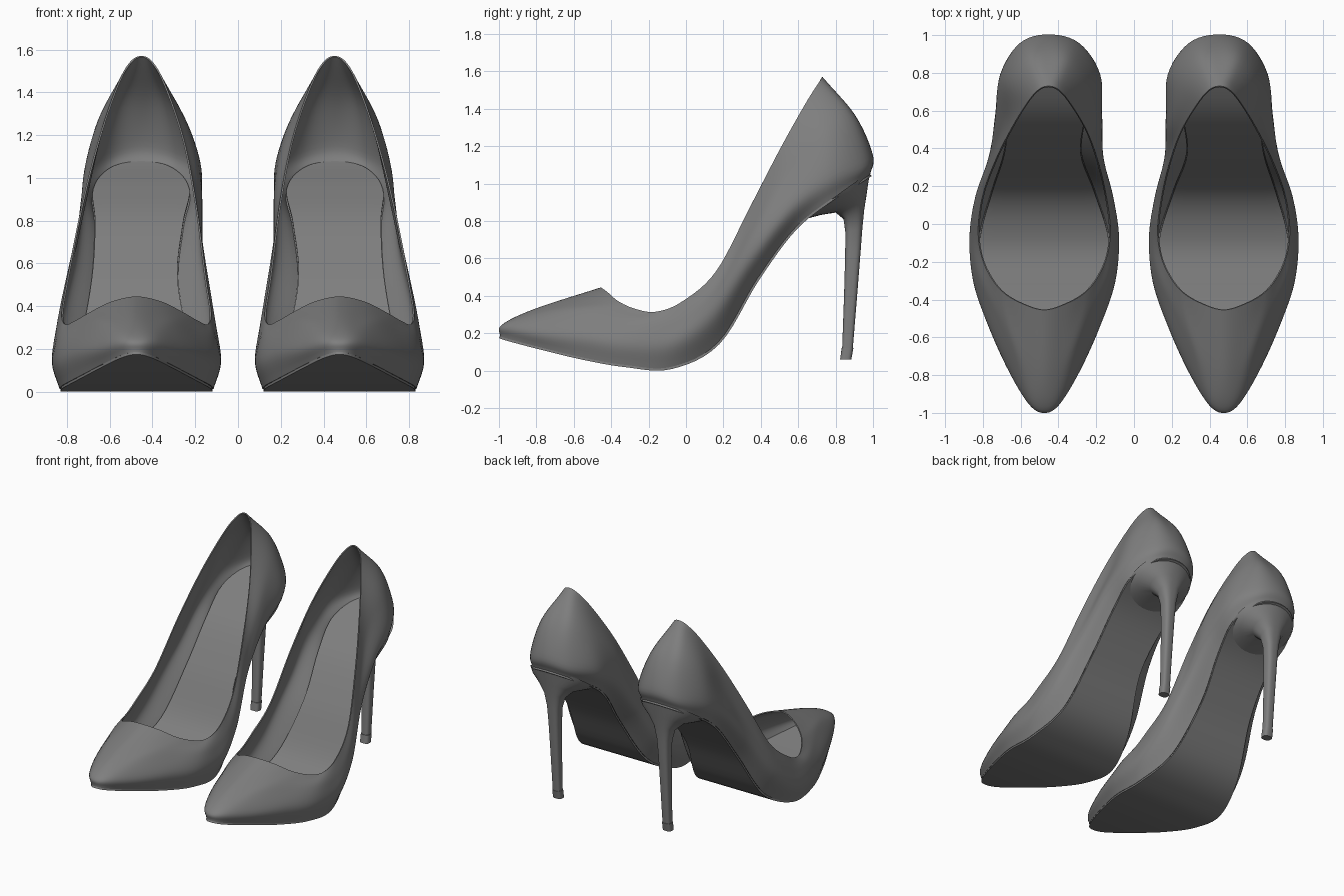
import bpy, bmesh, math
from mathutils import Vector

if "Cube" in bpy.data.objects:
    bpy.data.objects.remove(bpy.data.objects["Cube"])

# Guide curves of one shoe, toe to heel back: (half width, y, z)
FEATHER = [(0, -.995, .185), (.07, -.95, .17), (.165, -.78, .125), (.27, -.55, .07),
           (.345, -.32, .03), (.355, -.08, .02), (.29, .17, .15), (.235, .38, .49),
           (.225, .58, .76), (.235, .78, .92), (.15, .94, 1.02), (0, .985, 1.05)]
WIDEST = [(0, -.985, .245), (.085, -.94, .24), (.19, -.77, .21), (.295, -.54, .18),
          (.375, -.31, .14), (.395, -.07, .14), (.36, .15, .28), (.305, .36, .60),
          (.285, .57, .88), (.265, .79, 1.05), (.155, .955, 1.12), (0, 1, 1.15)]
SHOULDER = [(0, -.81, .33), (.09, -.77, .32), (.175, -.63, .32), (.27, -.45, .285),
            (.36, -.25, .25), (.38, -.05, .25), (.355, .15, .41), (.29, .35, .74),
            (.25, .54, 1.05), (.21, .74, 1.26), (.115, .875, 1.36), (0, .908, 1.36)]
TOPLINE = [(0, -.455, .445), (.12, -.42, .42), (.22, -.36, .37), (.29, -.27, .33),
           (.335, -.16, .315), (.35, -.02, .37), (.325, .16, .53), (.27, .34, .87),
           (.20, .50, 1.18), (.115, .64, 1.43), (.055, .71, 1.54), (0, .73, 1.57)]
STEPS = 6

dark_grey = bpy.data.materials.new("dark_grey")
dark_grey.diffuse_color = (.21, .21, .21, 1)
dark_grey.use_nodes = True
dark_grey.node_tree.nodes["Principled BSDF"].inputs["Base Color"].default_value = dark_grey.diffuse_color


def centre(y):
    t = min(max((y - .1) / .45, 0), 1)
    return .475 - .023 * t * t * (3 - 2 * t)


def catmull(a, b, c, d, t):
    return .5 * (2 * b + (c - a) * t + (2 * a - 5 * b + 4 * c - d) * t * t
                 + (3 * b - a - 3 * c + d) * t ** 3)


def ring(guide, tuck, lean):
    """Closed smooth ring: outer side toe to heel, then inner side back."""
    def place(hw, y, z, side):
        x = centre(y) + side * hw
        x -= lean * math.exp(-((z - 1.08) / .14) ** 2) * hw / .28
        if side < 0 and hw > 0:
            x += tuck * math.exp(-((y - .4) / .2) ** 2)
        return Vector((x, y, z))
    pts = [place(*p, 1) for p in guide] + [place(*p, -1) for p in guide[-2:0:-1]]
    n = len(pts)
    return [catmull(pts[i - 1], pts[i], pts[(i + 1) % n], pts[(i + 2) % n], s / STEPS)
            for i in range(n) for s in range(STEPS)]


def make(name, rows, closed, caps=False, thick=0, offset=-1):
    """Skin rows of points, thicken, mirror to the other shoe and smooth."""
    bm = bmesh.new()
    grid = [[bm.verts.new(p) for p in r] for r in rows]
    n = len(rows[0])
    for a, b in zip(grid, grid[1:]):
        for i in range(n if closed else n - 1):
            j = (i + 1) % n
            bm.faces.new((a[i], a[j], b[j], b[i]))
    if caps:
        bm.faces.new(grid[0][::-1])
        bm.faces.new(grid[-1])
    bmesh.ops.remove_doubles(bm, verts=bm.verts, dist=.0005)
    me = bpy.data.meshes.new(name)
    bm.to_mesh(me)
    bm.free()
    me.materials.append(dark_grey)
    ob = bpy.data.objects.new(name, me)
    bpy.context.collection.objects.link(ob)
    if thick:
        m = ob.modifiers.new("thickness", 'SOLIDIFY')
        m.thickness, m.offset = thick, offset
    m = ob.modifiers.new("pair", 'MIRROR')
    m.use_mirror_merge = False
    bpy.ops.object.select_all(action='DESELECT')
    ob.select_set(True)
    bpy.context.view_layer.objects.active = ob
    bpy.ops.object.convert(target='MESH')
    bpy.ops.object.shade_smooth_by_angle(angle=math.radians(40))
    return ob


# Upper: skin from the sole edge over the widest line to the topline
guides = [ring(FEATHER, .05, 0), ring(WIDEST, .015, .01),
          ring(SHOULDER, 0, .02), ring(TOPLINE, 0, 0)]
n = len(guides[0])
rows = []
for k in range(3):
    for s in range(STEPS + (k == 2)):
        row = []
        for i in range(n):
            g = [r[i] for r in guides]
            before = g[k - 1] if k else 2 * g[0] - g[1]
            after = g[k + 2] if k < 2 else 2 * g[3] - g[2]
            row.append(catmull(before, g[k], g[k + 1], after, s / STEPS))
        rows.append(row)
make("upper", rows, True, thick=.008)


# Outsole and insole span the two halves of the sole edge
def span(scale, lift):
    out = []
    for s in range(9):
        f = .5 + (s / 8 - .5) * scale
        out.append([guides[0][-i].lerp(guides[0][i], f) + Vector((0, 0, lift))
                    for i in range(n // 2 + 1)])
    return out


make("outsole", span(.99, 0), False, thick=.012, offset=1)
make("insole", span(.96, .02), False, thick=.01)


# Heel sections: front y, front z, back y, back z, half width (shaft is squarer)
def section(fy, fz, by, bz, hw):
    power = 1 - .4 * max(0, 1 - hw / .2)
    pts = []
    for i in range(32):
        a = 2 * math.pi * (i + .5) / 32
        c, s = math.cos(a), math.sin(a)
        t = .5 - .5 * math.copysign(abs(c) ** power, c)
        x = .452 + hw * math.copysign(abs(s) ** power, s)
        pts.append(Vector((x, fy + (by - fy) * t, fz + (bz - fz) * t)))
    return pts


HEEL = [(.835, .12, .892, .12, .031), (.845, .40, .915, .40, .035),
        (.851, .62, .934, .64, .041), (.852, .74, .943, .76, .049),
        (.842, .81, .953, .86, .072), (.80, .845, .965, .935, .125),
        (.72, .832, .976, 1.01, .20), (.62, .805, .985, 1.065, .236)]
make("heel", [section(*s) for s in HEEL], True, caps=True)
make("heel_tip", [section(.824, .06, .884, .06, .035),
                  section(.832, .12, .895, .12, .034)], True, caps=True)
